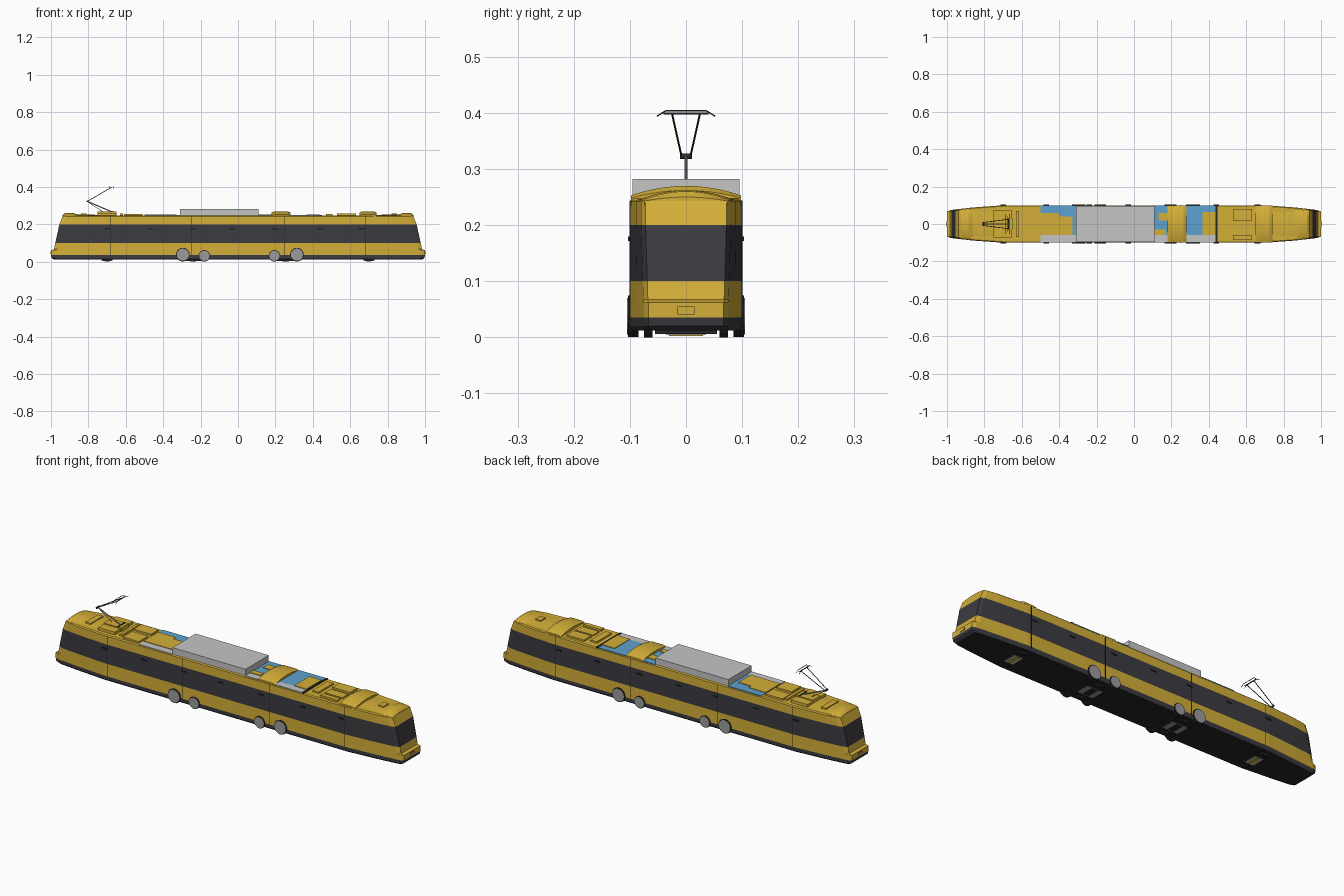
import bpy, bmesh, math
from mathutils import Vector

cube = bpy.data.objects.get("Cube")
if cube:
    bpy.data.objects.remove(cube)


def material(name, rgb):
    m = bpy.data.materials.new(name)
    m.use_nodes = True
    m.diffuse_color = (*rgb, 1)
    m.node_tree.nodes["Principled BSDF"].inputs["Base Color"].default_value = (*rgb, 1)
    return m


yellow = material("yellow paint", (0.66, 0.43, 0.04))
dark = material("dark glass", (0.045, 0.043, 0.052))
black = material("black underframe", (0.018, 0.018, 0.02))
grey = material("light grey", (0.56, 0.56, 0.56))
steel = material("wheel steel", (0.33, 0.33, 0.33))
blue = material("sky blue", (0.11, 0.36, 0.63))


def finish(name, bm, *mats):
    bmesh.ops.recalc_face_normals(bm, faces=bm.faces)
    me = bpy.data.meshes.new(name)
    bm.to_mesh(me)
    bm.free()
    for m in mats:
        me.materials.append(m)
    ob = bpy.data.objects.new(name, me)
    bpy.context.collection.objects.link(ob)
    return ob


def box(name, x0, x1, y0, y1, z0, z1, mat):
    bm = bmesh.new()
    bmesh.ops.create_cube(bm, size=1)
    for v in bm.verts:
        v.co = Vector((x0 + (v.co.x + 0.5) * (x1 - x0),
                       y0 + (v.co.y + 0.5) * (y1 - y0),
                       z0 + (v.co.z + 0.5) * (z1 - z0)))
    return finish(name, bm, mat)


def rod(name, a, b, r, mat, sides=8):
    a, b = Vector(a), Vector(b)
    bm = bmesh.new()
    bmesh.ops.create_cone(bm, cap_ends=True, segments=sides, radius1=r, radius2=r,
                          depth=(b - a).length)
    turn = (b - a).to_track_quat('Z', 'Y')
    for v in bm.verts:
        v.co = turn @ v.co + (a + b) / 2
    return finish(name, bm, mat)


def loft(bm, rings):
    loops = [[bm.verts.new(p) for p in ring] for ring in rings]
    for a, b in zip(loops, loops[1:]):
        for i in range(len(a)):
            j = (i + 1) % len(a)
            bm.faces.new((a[i], a[j], b[j], b[i]))
    bm.faces.new(loops[0])
    bm.faces.new(loops[-1])


def arch(name, stations, mat, base=0.235, steps=10):
    """Vaulted roof piece; stations are (x, half width, edge z, crown z)."""
    bm = bmesh.new()
    rings = []
    for x, w, edge, crown in stations:
        ring = [(x, -w, base)]
        for i in range(steps + 1):
            t = 2 * i / steps - 1
            ring.append((x, w * t, edge + (crown - edge) * (1 - t * t)))
        rings.append(ring + [(x, w, base)])
    loft(bm, rings)
    return finish(name, bm, mat)


# Car body: stacked plan outlines with tapered, raked ends
def outline(z, length, half, nose):
    quarter = [(0.70, half), (0.86, half * 0.55 + nose * 0.45),
               (length - 0.02, nose + 0.005), (length, nose - 0.003)]
    right = [(x, -y, z) for x, y in quarter]
    left = [(x, y, z) for x, y in reversed(quarter)]
    return right + left + [(-x, -y, z) for x, y, _ in right + left]


levels = [(0.012, 0.985, 0.096, 0.066), (0.02, 0.997, 0.1, 0.07),
          (0.035, 1.0, 0.1, 0.07), (0.062, 1.0, 0.1, 0.07),
          (0.067, 0.984, 0.1, 0.071), (0.1, 0.977, 0.1, 0.072),
          (0.2, 0.955, 0.1, 0.075), (0.243, 0.938, 0.1, 0.075),
          (0.248, 0.925, 0.095, 0.07)]
bm = bmesh.new()
loft(bm, [outline(*lv) for lv in levels])
bm.normal_update()
for f in bm.faces:
    z = f.calc_center_median().z
    if z < 0.013:
        f.material_index = 2
    elif z < 0.035 or 0.1 < z < 0.2:
        f.material_index = 1
finish("car_body", bm, yellow, dark, black)

# End roof domes, joint strips, number plates and bumper lines
for s, side in ((-1, "right"), (1, "left")):
    arch(side + "_end_dome", [(s * 0.74, 0.094, 0.244, 0.251), (s * 0.86, 0.087, 0.244, 0.253),
                              (s * 0.885, 0.083, 0.246, 0.262), (s * 0.925, 0.077, 0.245, 0.26),
                              (s * 0.938, 0.074, 0.243, 0.25)], yellow)
    x = sorted((s * 0.999, s * 1.0015))
    box(side + "_end_plate", *x, -0.015, 0.015, 0.041, 0.055, black)
    x = sorted((s * 0.999, s * 1.002))
    box(side + "_end_plate_face", *x, -0.014, 0.014, 0.042, 0.054, yellow)
    for jx in (0.25, 0.68):
        for d in (-1, 1):
            y = sorted((d * 0.099, d * 0.101))
            box(side + "_joint_strip", s * jx - 0.002, s * jx + 0.002, *y, 0.03, 0.243, black)

# Small side fittings
for x in (-0.7, -0.47, -0.24, -0.03, 0.2, 0.44, 0.66):
    for d in (-1, 1):
        y = sorted((d * 0.098, d * 0.103))
        box("side_fitting", x - 0.015, x + 0.015, *y, 0.172, 0.18, black)

# Roof arches
for x0, x1 in ((0.18, 0.28), (0.65, 0.74)):
    arch("roof_arch", [(x0, 0.098, 0.248, 0.262), (x0 + 0.015, 0.098, 0.253, 0.27),
                       (x1 - 0.015, 0.098, 0.253, 0.27), (x1, 0.098, 0.248, 0.262)], yellow)

# Roof deck: blue panels, grey walkway, yellow covers
for x0, x1 in ((-0.5, -0.31), (0.11, 0.18), (0.28, 0.435)):
    box("blue_roof_panel", x0, x1, -0.06, 0.098, 0.246, 0.25, blue)
    box("roof_walkway", x0, x1, -0.098, -0.06, 0.246, 0.25, grey)
box("joint_gasket", 0.435, 0.447, -0.098, 0.098, 0.24, 0.251, black)
box("large_roof_unit", -0.31, 0.11, -0.095, 0.095, 0.246, 0.282, grey)

covers = [(-0.5, -0.4, -0.06, 0.06, 0.253), (-0.4, -0.33, -0.06, 0.04, 0.253),
          (0.11, 0.17, -0.06, -0.03, 0.253), (0.13, 0.18, 0.02, 0.06, 0.253),
          (0.365, 0.435, -0.06, 0.065, 0.253),
          (-0.61, -0.51, 0.015, 0.08, 0.256), (-0.6, -0.51, -0.085, -0.01, 0.256),
          (-0.63, -0.615, -0.07, 0.07, 0.257), (0.53, 0.63, 0.02, 0.08, 0.257),
          (0.53, 0.63, -0.085, -0.06, 0.257), (0.47, 0.505, -0.06, 0.06, 0.256),
          (0.53, 0.63, -0.045, 0.005, 0.254), (0.82, 0.85, -0.02, 0.02, 0.258),
          (-0.84, -0.81, -0.05, 0.05, 0.257), (-0.75, -0.655, 0.03, 0.075, 0.262),
          (-0.75, -0.655, -0.075, -0.03, 0.262), (-0.75, -0.65, -0.03, 0.03, 0.268)]
for x0, x1, y0, y1, z in covers:
    box("roof_cover", x0, x1, y0, y1, 0.244, z, yellow)

# Wheels with dark rims, and bogies underneath
for x, r in ((-0.295, 0.037), (-0.18, 0.031), (0.195, 0.031), (0.315, 0.037)):
    for d in (-1, 1):
        rod("wheel_rim", (x, d * 0.085, r + 0.001), (x, d * 0.103, r + 0.001), r, black, 16)
        rod("wheel_disc", (x, d * 0.1, r + 0.001), (x, d * 0.105, r + 0.001), r * 0.88, steel, 16)
for x in (-0.7, -0.24, 0.255, 0.7):
    for d in (-1, 1):
        rod("inner_wheel", (x, d * 0.06, 0.03), (x, d * 0.075, 0.03), 0.03, black, 16)
    inner = abs(x) < 0.5
    w = 0.055 if inner else 0.03
    box("bogie_frame", x - w, x + w, -0.055, 0.055, 0.006, 0.02, black)
    box("bogie_plate", x - w * 0.8, x + w * 0.8, -0.035, 0.035, 0.004, 0.008,
        steel if inner else grey)
    box("bogie_beam", x - w * 0.3, x + w * 0.3, -0.03, 0.03, 0.002, 0.006,
        black if inner else yellow)

# Pantograph
rod("pantograph_lower_arm", (-0.67, 0, 0.265), (-0.805, 0, 0.323), 0.003, steel)
rod("pantograph_link", (-0.72, 0, 0.266), (-0.795, 0, 0.315), 0.0012, dark)
rod("pantograph_knee", (-0.805, -0.011, 0.323), (-0.805, 0.011, 0.323), 0.005, dark)
rod("pantograph_foot", (-0.67, -0.03, 0.268), (-0.67, 0.03, 0.268), 0.004, dark)
for d in (-1, 1):
    rod("pantograph_upper_arm", (-0.805, d * 0.008, 0.323), (-0.675, d * 0.025, 0.399),
        0.0018, dark)
for x in (-0.685, -0.667):
    rod("contact_strip", (x, -0.036, 0.404), (x, 0.036, 0.404), 0.0015, dark)
    for d in (-1, 1):
        rod("contact_horn", (x, d * 0.036, 0.404), (x, d * 0.052, 0.394), 0.0012, dark)
rod("contact_carrier", (-0.676, -0.04, 0.399), (-0.676, 0.04, 0.399), 0.0015, dark)
